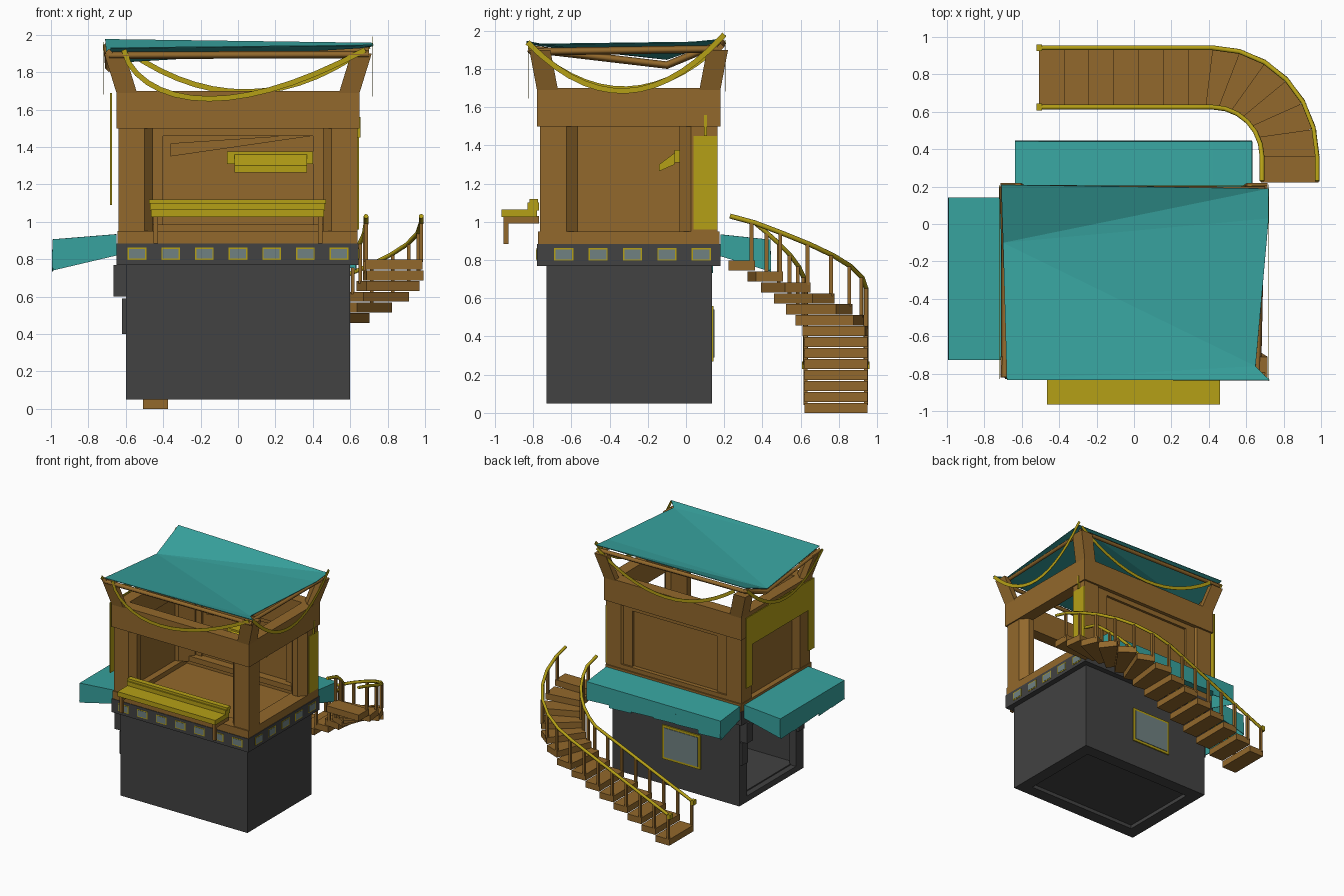
import bpy, bmesh, math, random
from mathutils import Vector

if "Cube" in bpy.data.objects:
    bpy.data.objects.remove(bpy.data.objects["Cube"])
random.seed(4)

def material(name, col):
    m = bpy.data.materials.new(name)
    m.diffuse_color = (*col, 1)
    m.use_nodes = True
    m.node_tree.nodes["Principled BSDF"].inputs["Base Color"].default_value = m.diffuse_color
    return m

WOOD = material("wood", (0.29, 0.14, 0.025))
TEAL = material("teal_cloth", (0.038, 0.36, 0.34))
GOLD = material("gold", (0.46, 0.35, 0.008))
DARK = material("dark_stone", (0.054, 0.054, 0.054))
GLASS = material("glass", (0.16, 0.22, 0.22))

def mesh(name, verts, faces, mat, thick=0):
    me = bpy.data.meshes.new(name)
    me.from_pydata(verts, [], faces)
    bm = bmesh.new()
    bm.from_mesh(me)
    bmesh.ops.remove_doubles(bm, verts=bm.verts, dist=1e-5)
    bmesh.ops.recalc_face_normals(bm, faces=bm.faces)
    bm.to_mesh(me)
    bm.free()
    ob = bpy.data.objects.new(name, me)
    bpy.context.collection.objects.link(ob)
    me.materials.append(mat)
    if thick:
        s = ob.modifiers.new("thickness", "SOLIDIFY")
        s.thickness, s.offset = thick, 0
    return ob

def loft(name, bottom, top, mat):
    n = len(bottom)
    faces = [tuple(range(n)), tuple(range(n, 2 * n))]
    faces += [(i, (i + 1) % n, n + (i + 1) % n, n + i) for i in range(n)]
    return mesh(name, list(bottom) + list(top), faces, mat)

def prism(name, outline, z0, z1, mat):
    return loft(name, [(x, y, z0) for x, y in outline], [(x, y, z1) for x, y in outline], mat)

def box(name, x0, x1, y0, y1, z0, z1, mat):
    return prism(name, [(x0, y0), (x1, y0), (x1, y1), (x0, y1)], z0, z1, mat)

def ring(name, x0, x1, y0, y1, z0, z1, t, mat):
    box(name + "_front", x0, x1, y0, y0 + t, z0, z1, mat)
    box(name + "_back", x0, x1, y1 - t, y1, z0, z1, mat)
    box(name + "_left", x0, x0 + t, y0 + t, y1 - t, z0, z1, mat)
    box(name + "_right", x1 - t, x1, y0 + t, y1 - t, z0, z1, mat)

def tube(name, pts, r, mat, res=1):
    cu = bpy.data.curves.new(name, "CURVE")
    cu.dimensions = "3D"
    cu.bevel_depth, cu.bevel_resolution, cu.use_fill_caps = r, res, True
    sp = cu.splines.new("POLY")
    sp.points.add(len(pts) - 1)
    for p, q in zip(sp.points, pts):
        p.co = (*q, 1)
    cu.materials.append(mat)
    ob = bpy.data.objects.new(name, cu)
    bpy.context.collection.objects.link(ob)
    bpy.ops.object.select_all(action="DESELECT")
    ob.select_set(True)
    bpy.context.view_layer.objects.active = ob
    bpy.ops.object.convert(target="MESH")

# Stone base: open doorway on the left, recessed underside
ring("base_plinth", -.6, .6, -.73, .135, .05, .1, .1, DARK)
box("base_front_wall", -.6, .6, -.73, -.67, .1, .77, DARK)
box("base_back_wall", -.6, .6, .07, .135, .1, .77, DARK)
box("base_right_wall", .54, .6, -.67, .07, .1, .77, DARK)
box("doorway_lintel", -.6, -.54, -.67, .07, .68, .77, DARK)
box("base_floor", -.55, .55, -.68, .08, .08, .11, DARK)
for i, y in enumerate((-.68, .085)):
    box(f"doorway_jamb_{i}", -.6, -.54, y - .05, y + .05, .1, .77, DARK)
    box(f"jamb_bracket_{i}", -.665, -.6, y - .04, y + .04, .6, .77, DARK)
    box(f"jamb_block_{i}", -.62, -.6, y - .04, y + .04, .4, .59, DARK)

# Back window
box("back_window_frame", -.235, .125, .135, .145, .27, .56, GOLD)
box("back_window_glass", -.215, .105, .135, .149, .29, .54, GLASS)

# Stone band with small windows
box("stone_band", -.65, .645, -.78, .18, .77, .885, DARK)
for i in range(7):
    x = (i - 3) * .18
    box("front_band_frame", x - .05, x + .05, -.782, -.77, .797, .863, GOLD)
    box("front_band_glass", x - .043, x + .043, -.784, -.77, .804, .856, GLASS)
for i in range(5):
    y = -.64 + i * .18
    box("right_band_frame", .63, .647, y - .05, y + .05, .797, .863, GOLD)
    box("right_band_glass", .63, .649, y - .043, y + .043, .804, .856, GLASS)

# Timber room: floor, chamfered corner posts, walls and top beams
box("room_floor", -.645, .64, -.775, .175, .885, .91, WOOD)
ring("floor_sill", -.645, .64, -.775, .175, .91, .95, .13, WOOD)
for sx in (-1, 1):
    for sy in (-1, 1):
        pts = [(0, 0), (.14, 0), (.185, .05), (.185, .1), (.1, .2), (.05, .2), (0, .14)]
        prism("corner_post", [(sx * (.64 - a), -.3 + sy * (.465 - b)) for a, b in pts], .94, 1.5, WOOD)
        # flared bracket carrying the roof
        q = [(0, 0), (.11, 0), (.11, .05), (.05, .11), (0, .11)]
        loft("roof_bracket", [(sx * (.65 - a), -.3 + sy * (.48 - b), 1.69) for a, b in q],
             [(sx * (.715 - a), -.3 + sy * (.52 - b), 1.9) for a, b in q], WOOD)
ring("top_beam", -.65, .65, -.78, .18, 1.5, 1.7, .1, WOOD)
box("back_wall", -.5, .5, .1, .13, .94, 1.5, WOOD)
box("left_wall", -.6, -.57, -.64, .04, .94, 1.5, WOOD)
box("back_wall_ledge", -.5, .5, .03, .165, .94, .985, WOOD)
for s in (-1, 1):
    box("back_wall_stile", s * .45 - .05, s * .45 + .05, .08, .15, .95, 1.5, WOOD)
box("back_wall_rail", -.42, .42, .08, .15, 1.46, 1.5, WOOD)
mesh("back_wall_brace", [(-.36, .095, 1.35), (-.36, .095, 1.42), (.25, .095, 1.46), (.4, .095, 1.46)],
     [(0, 1, 2, 3)], WOOD, .01)

# Inside shelf with tilted tray
box("wall_shelf", -.06, .4, -.06, .1, 1.31, 1.375, GOLD)
loft("shelf_tray", [(-.02, -.14, 1.265), (.37, -.14, 1.265), (.37, -.06, 1.3), (-.02, -.06, 1.3)],
     [(-.02, -.14, 1.3), (.37, -.14, 1.3), (.37, -.06, 1.36), (-.02, -.06, 1.36)], GOLD)

# Front counter
box("counter_top", -.465, .46, -.965, -.78, 1.025, 1.065, GOLD)
box("counter_back", -.47, .465, -.83, -.77, 1.06, 1.10, GOLD)
box("counter_cap", -.475, .47, -.82, -.775, 1.095, 1.12, GOLD)
for s in (-1, 1):
    box("counter_leg", s * .44 - .012, s * .44 + .012, -.955, -.93, .885, 1.03, WOOD)
    box("counter_support", s * .44 - .012, s * .44 + .012, -.93, -.77, .99, 1.03, WOOD)

# Hanging banners on the right and left sides
box("right_banner", .635, .646, .04, .165, .96, 1.45, GOLD)
box("right_banner_top", .64, .654, .095, .11, 1.45, 1.56, GOLD)
box("left_valance", -.685, -.675, -.76, .16, 1.44, 1.69, GOLD)
for i, y in enumerate((-.72, .12)):
    box(f"left_curtain_{i}", -.685, -.675, y - .04, y + .04, 1.09, 1.44, GOLD)

# Roof frame and folded roof sheet
def beam(name, *pts):
    tube(name, [Vector(p) for p in pts], .02, WOOD, 0)
beam("roof_front_beam", (-.69, -.81, 1.89), (.7, -.81, 1.895))
beam("roof_back_beam", (-.7, .19, 1.935), (.7, .18, 1.915))
beam("roof_right_beam", (.66, -.8, 1.89), (.68, .18, 1.905))
beam("roof_left_beam", (-.69, -.82, 1.905), (-.69, -.1, 1.82), (-.7, .2, 1.945))
mesh("roof_sheet",
     [(-.68, -.835, 1.93), (.725, -.835, 1.945), (.65, -.76, 1.93), (.72, .03, 1.94),
      (.72, .19, 1.955), (-.71, .21, 1.975), (-.7, -.1, 1.85)],
     [(0, 1, 2), (0, 2, 6), (6, 2, 3), (6, 3, 4), (6, 4, 5)], TEAL, .005)

# Flat ribbon garlands sagging between the roof corners
def garland(name, a, b, sag, skew=1.0):
    a, b, n = Vector(a), Vector(b), 14
    mid = [a.lerp(b, (i / n) ** skew) - Vector((0, 0, sag * 4 * (i / n) * (1 - i / n))) for i in range(n + 1)]
    flat = Vector((0, 0, 1)).cross(b - a).normalized()
    V = []
    for i, p in enumerate(mid):
        side = flat.cross(mid[min(i + 1, n)] - mid[max(i - 1, 0)]).normalized() * .014
        V += [p - side, p + side]
    mesh(name, V, [(2 * i, 2 * i + 1, 2 * i + 3, 2 * i + 2) for i in range(n)], GOLD, .004)
garland("front_garland", (-.61, -.825, 1.92), (.68, -.825, 1.92), .262, 1.5)
garland("right_garland", (.72, -.83, 1.94), (.72, .2, 1.98), .275)
garland("back_garland", (-.6, .205, 1.92), (.7, .205, 1.94), .235)
garland("left_garland", (-.72, -.82, 1.92), (-.72, .2, 1.95), .24)

# Cloth awnings with ragged skirts over the left and back of the band
def awning(name, u0, u1, depth, put, n):
    V, F = [], []
    def quad(*p):
        F.append(tuple(range(len(V), len(V) + 4)))
        V.extend(put(*q) for q in p)
    for i in range(n):
        a, b = (u0 + (u1 - u0) * k / n for k in (i, i + 1))
        low = random.uniform(.73, .77)
        quad((a, 0, .932), (b, 0, .932), (b, depth, .905), (a, depth, .905))
        quad((a, depth, .905), (b, depth, .905), (b, depth + .003, low), (a, depth + .003, low + .01))
    for u in (u0, u1):
        quad((u, 0, .932), (u, depth, .905), (u, depth, .74), (u, 0, .82))
    mesh(name, V, F, TEAL, .005)
awning("left_awning", -.725, .14, .34, lambda u, d, z: (-.65 - d, u, z), 5)
awning("back_awning", -.635, .63, .26, lambda u, d, z: (u, .18 + d, z), 6)

# Winding stair: 7 straight treads, 6 rectangular treads around the bend, 1 at the landing
CX, CY, R0, R1, RISE = .42, .36, .26, .59, .0573
def edge(k, r, shift=0):
    rx = R0 + (r - R0) * .93
    a = math.radians(90 - min(max(k - 7, 0), 6) * 15)
    x, y = CX + rx * math.cos(a), CY + r * math.sin(a)
    x += min(k - 7, 0) * .1325 + shift * math.sin(a)
    y -= max(k - 13, 0) * .137 + shift * math.cos(a)
    return x, y
for k in range(14):
    if 7 <= k < 13:
        h = .072
        foot = [edge(k + .5, R0, -h), edge(k + .5, R1, -h), edge(k + .5, R1, h), edge(k + .5, R0, h)]
    else:
        foot = [edge(k, R0), edge(k, R1), edge(k + 1, R1), edge(k + 1, R0)]
    prism(f"stair_tread_{k}", foot, k * RISE, k * RISE + .053, WOOD)
for side, r in (("inner", R0 + .005), ("outer", R1 - .008)):
    tube(side + "_handrail", [(*edge(k, r), .25 + k * RISE) for k in range(14)] + [(*edge(13.95, r), 1.03)],
         .013, GOLD)
    for k in range(14):
        x, y = edge(k + .12, r)
        box(side + "_baluster", x - .01, x + .01, y - .01, y + .01, k * RISE + .04, k * RISE + .25, WOOD)
    x, y = edge(0, r)
    box(side + "_newel_cap", x - .015, x + .015, y - .018, y + .018, .23, .27, GOLD)
